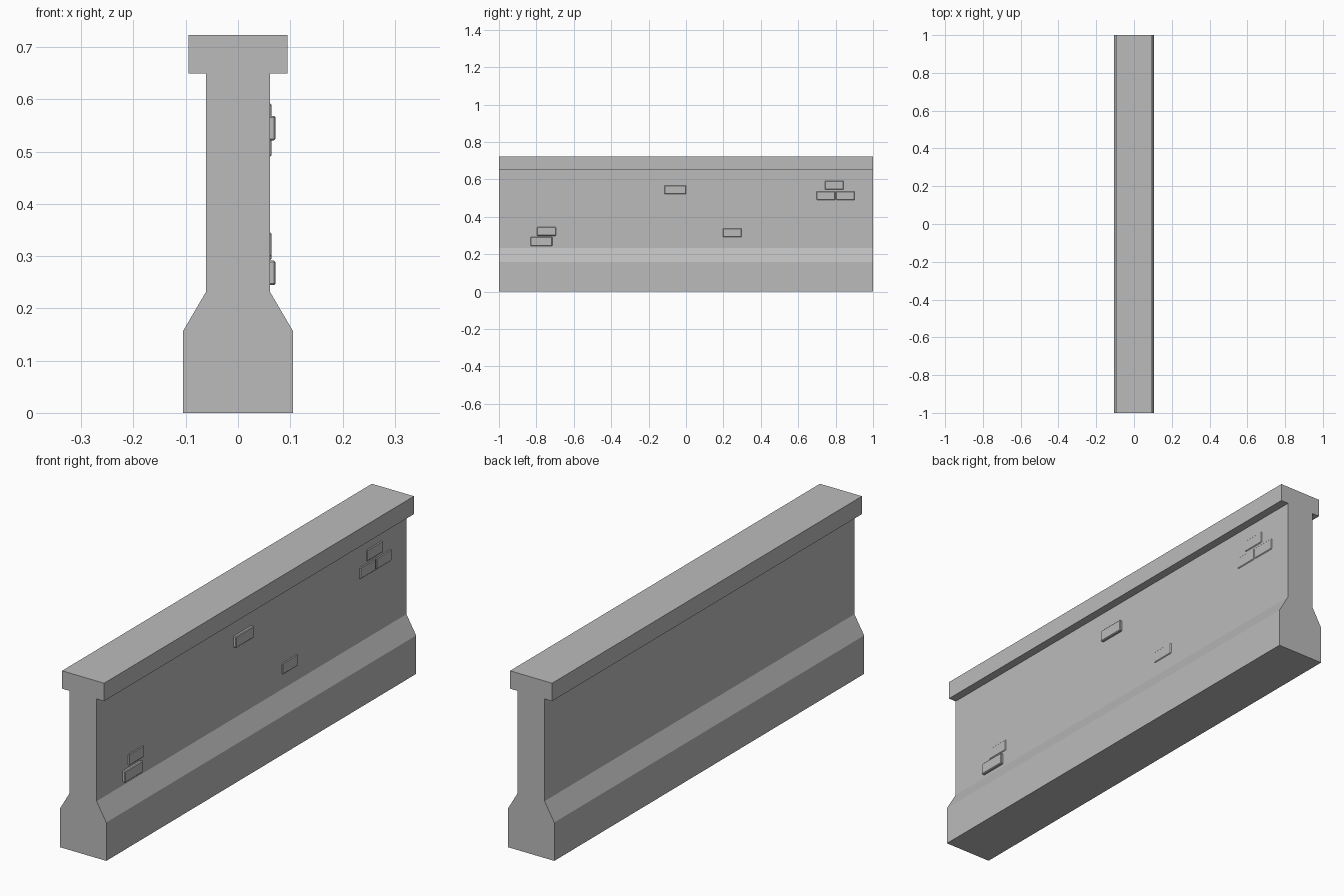
import bpy
import bmesh

cube = bpy.data.objects.get("Cube")
if cube:
    bpy.data.objects.remove(cube, do_unlink=True)

concrete = bpy.data.materials.new("concrete_grey")
concrete.use_nodes = True
GREY = (0.5, 0.5, 0.5, 1)
concrete.diffuse_color = GREY
concrete.node_tree.nodes["Principled BSDF"].inputs["Base Color"].default_value = GREY


def finish(name, bm):
    bmesh.ops.recalc_face_normals(bm, faces=bm.faces)
    mesh = bpy.data.meshes.new(name)
    bm.to_mesh(mesh)
    bm.free()
    mesh.materials.append(concrete)
    obj = bpy.data.objects.new(name, mesh)
    bpy.context.collection.objects.link(obj)
    return obj


# Wall: half profile (half width, height), mirrored and extruded along y
half = [(0.105, 0), (0.105, 0.157), (0.061, 0.232), (0.061, 0.65),
        (0.095, 0.65), (0.095, 0.723)]
outline = half + [(-x, z) for x, z in reversed(half)]
bm = bmesh.new()
end = bm.faces.new([bm.verts.new((x, -1, z)) for x, z in outline])
side = bmesh.ops.extrude_face_region(bm, geom=[end], use_keep_orig=True)
bmesh.ops.translate(bm, vec=(0, 2, 0),
                    verts=[g for g in side["geom"] if isinstance(g, bmesh.types.BMVert)])
finish("wall", bm)


# Exposed bricks on the left face: centre y, centre z, outer x
def brick(name, y, z, outer, length):
    bm = bmesh.new()
    bmesh.ops.create_cube(bm, size=1)
    inner = 0.05
    for v in bm.verts:
        v.co.x = outer if v.co.x > 0 else inner
        v.co.y = y + v.co.y * length
        v.co.z = z + v.co.z * 0.047
    obj = finish(name, bm)
    bevel = obj.modifiers.new("worn_edges", "BEVEL")
    bevel.width = 0.003
    bevel.segments = 1


PROUD, SHALLOW = 0.072, 0.064
bricks = [
    ("low_front_brick", -0.773, 0.268, PROUD, 0.116),
    ("upper_front_brick", -0.746, 0.322, SHALLOW, 0.1),
    ("middle_brick", -0.057, 0.545, PROUD, 0.116),
    ("low_middle_brick", 0.247, 0.315, SHALLOW, 0.1),
    ("top_back_brick", 0.793, 0.569, SHALLOW, 0.1),
    ("inner_back_brick", 0.748, 0.513, SHALLOW, 0.1),
    ("outer_back_brick", 0.852, 0.513, SHALLOW, 0.1),
]
for spec in bricks:
    brick(*spec)
